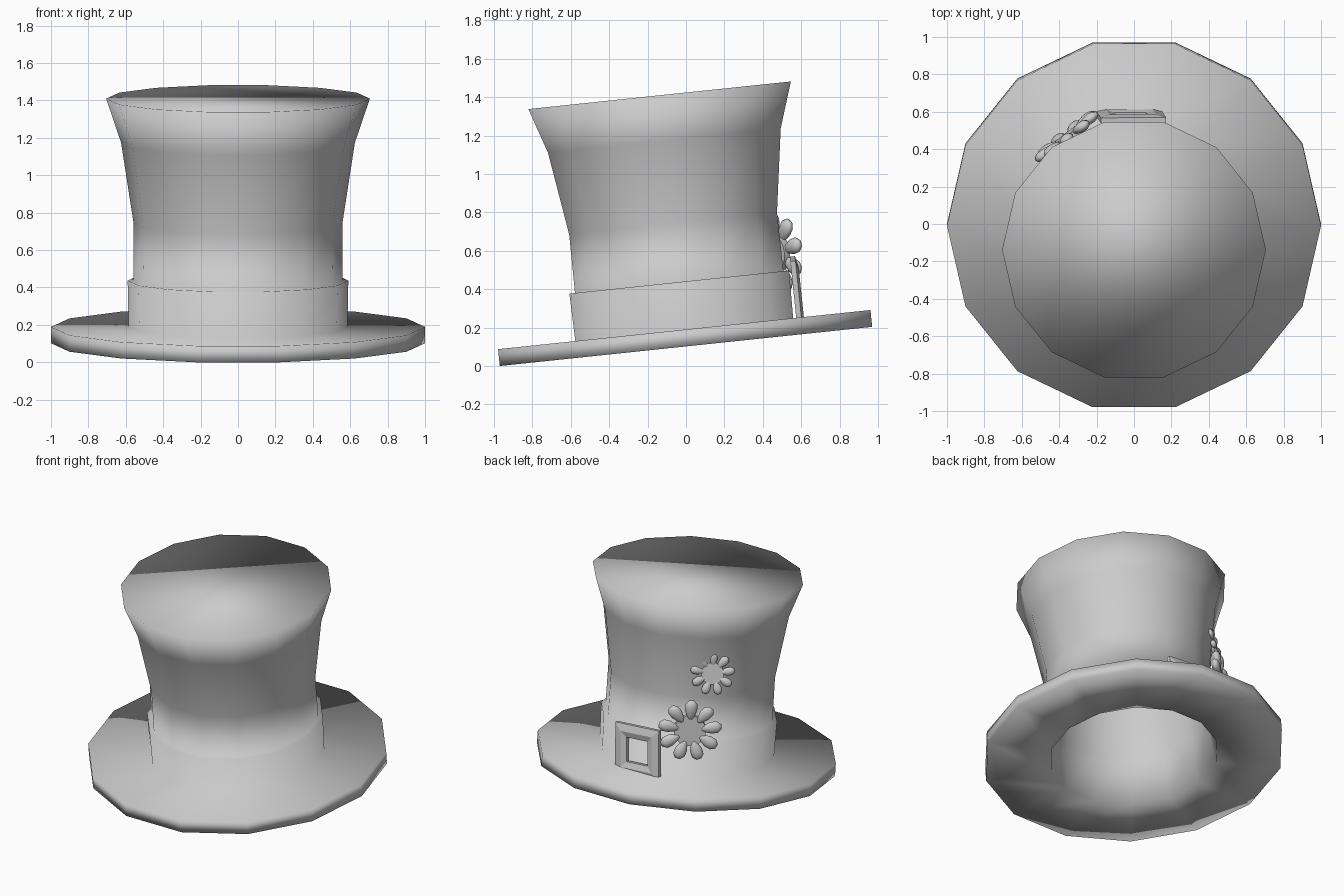
import bpy, bmesh, math
from mathutils import Matrix, Vector

cube = bpy.data.objects.get("Cube")
if cube:
    bpy.data.objects.remove(cube, do_unlink=True)

SIDES = 14
# The whole hat leans forward
TILT = Matrix.Translation((0, 0, 0.102)) @ Matrix.Rotation(math.radians(6), 4, 'X')

felt = bpy.data.materials.new("grey felt")
felt.use_nodes = True
felt.diffuse_color = (0.6, 0.6, 0.6, 1)
felt.node_tree.nodes["Principled BSDF"].inputs["Base Color"].default_value = (0.6, 0.6, 0.6, 1)


def finish(name, bm, matrix, smooth=True):
    bmesh.ops.recalc_face_normals(bm, faces=bm.faces)
    for f in bm.faces:
        f.smooth = smooth
    me = bpy.data.meshes.new(name)
    bm.to_mesh(me)
    bm.free()
    me.materials.append(felt)
    ob = bpy.data.objects.new(name, me)
    ob.matrix_world = matrix
    bpy.context.collection.objects.link(ob)
    return ob


def lathe(bm, profile, sides):
    """Spin a (radius, height) profile and cap both ends."""
    rings = []
    for r, z in profile:
        angles = [math.tau * i / sides for i in range(sides)]
        rings.append([bm.verts.new((r * math.cos(a), r * math.sin(a), z)) for a in angles])
    for low, high in zip(rings, rings[1:]):
        for i in range(sides):
            j = (i + 1) % sides
            bm.faces.new((low[i], low[j], high[j], high[i]))
    bm.faces.new(rings[0])
    bm.faces.new(rings[-1])


def facing(azimuth, centre, lean=0, roll=0):
    """Frame whose local z points outward from the hat; centre is in world space."""
    outward = Matrix.Rotation(math.radians(azimuth + 90), 4, 'Z')
    upright = Matrix.Rotation(math.radians(90 + lean), 4, 'X')
    turn = TILT.to_3x3().to_4x4() @ outward @ upright
    return Matrix.Translation(centre) @ turn @ Matrix.Rotation(math.radians(roll), 4, 'Z')


# Hat: inner lining, brim, band ledge, flared crown in one continuous skin
bm = bmesh.new()
lathe(bm, [(0.64, 1.27), (0.57, 1.07), (0.51, 0.64), (0.52, 0.34), (0.56, 0.0),
           (1.0, 0.0), (1.0, 0.088),
           (0.585, 0.088), (0.59, 0.337), (0.56, 0.337),
           (0.558, 0.643), (0.625, 1.078), (0.705, 1.315)], SIDES)
finish("hat", bm, TILT)

# Buckle: square ring with a raised ridge
bm = bmesh.new()
loops = []
for half, z in ((0.085, -0.015), (0.085, 0.012), (0.125, 0.025), (0.175, 0.012), (0.175, -0.015)):
    corners = ((-1, -1), (1, -1), (1, 1), (-1, 1))
    loops.append([bm.verts.new((half * x, half * y, z)) for x, y in corners])
for a, b in zip(loops, loops[1:] + loops[:1]):
    for i in range(4):
        j = (i + 1) % 4
        bm.faces.new((a[i], a[j], b[j], b[i]))
finish("buckle", bm, facing(90, (-0.015, 0.575, 0.385), roll=4), smooth=False)


def flower(name, radius, matrix, petals=9):
    bm = bmesh.new()
    # Flat centre disc
    lathe(bm, [(radius * 0.5, -0.03), (radius * 0.5, 0.008)], 18)
    # Plump teardrop petals
    for i in range(petals):
        made = bmesh.ops.create_uvsphere(bm, u_segments=10, v_segments=8, radius=1)
        spin = Matrix.Rotation(math.tau * (i + 0.25) / petals, 3, 'Z')
        for v in made["verts"]:
            taper = 0.72 + 0.28 * v.co.x
            local = Vector((radius * (0.66 + 0.34 * v.co.x),
                            radius * 0.26 * taper * v.co.y,
                            radius * 0.17 * taper * v.co.z))
            v.co = spin @ local
    ob = finish(name, bm, matrix)
    bpy.context.view_layer.objects.active = ob
    ob.select_set(True)
    bpy.ops.object.shade_smooth_by_angle(angle=math.radians(50))
    ob.select_set(False)


flower("large_flower", 0.215, facing(128, (-0.36, 0.47, 0.588)))
flower("small_flower", 0.15, facing(128, (-0.435, 0.315, 0.965), lean=-8))
